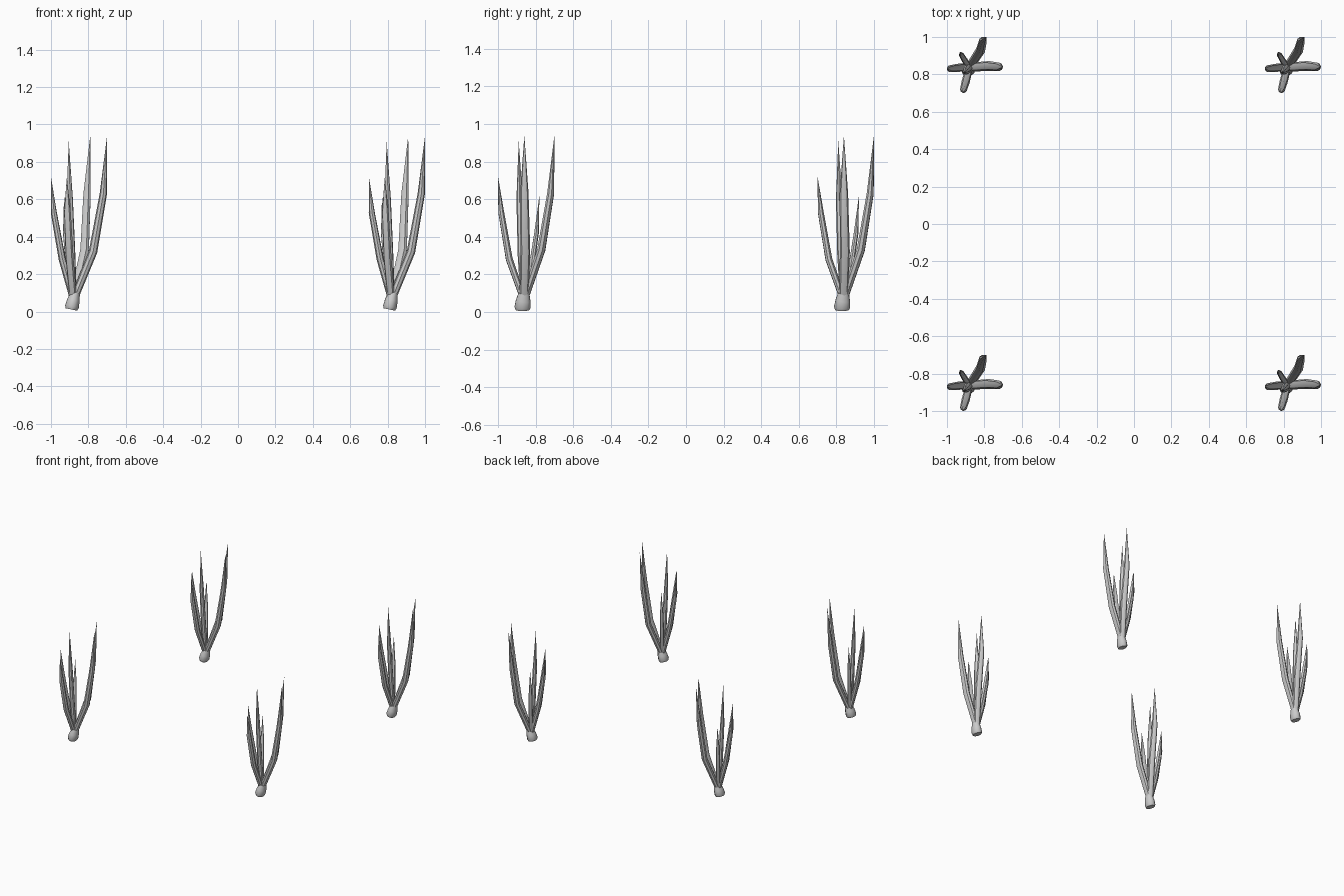
import bpy, bmesh
from math import cos, sin, tau, radians
from mathutils import Vector

cube = bpy.data.objects.get("Cube")
if cube:
    bpy.data.objects.remove(cube, do_unlink=True)

grey = bpy.data.materials.new("plain grey")
grey.use_nodes = True
colour = (0.6, 0.6, 0.6, 1)
grey.diffuse_color = colour
grey.node_tree.nodes["Principled BSDF"].inputs["Base Color"].default_value = colour


def sweep(name, points, radii, sides, side_scale=1.0, out=Vector((1, 0, 0))):
    """Tube through the points; a zero radius closes to a tip."""
    bm = bmesh.new()
    pts = [Vector(p) for p in points]
    rings = []
    for i, (p, r) in enumerate(zip(pts, radii)):
        if r == 0:
            rings.append([bm.verts.new(p)])
            continue
        along = (pts[min(i + 1, len(pts) - 1)] - pts[max(i - 1, 0)]).normalized()
        side = along.cross(out).normalized()
        front = side.cross(along)
        rings.append([bm.verts.new(p + front * r * cos(tau * k / sides)
                                   + side * r * side_scale * sin(tau * k / sides))
                      for k in range(sides)])
    for a, b in zip(rings, rings[1:]):
        for k in range(sides):
            n = (k + 1) % sides
            if len(b) == 1:
                bm.faces.new((a[k], a[n], b[0]))
            else:
                bm.faces.new((a[k], a[n], b[n], b[k]))
    for ring in (rings[0], rings[-1]):
        if len(ring) > 1:
            bm.faces.new(ring)
    bmesh.ops.recalc_face_normals(bm, faces=bm.faces)
    mesh = bpy.data.meshes.new(name)
    bm.to_mesh(mesh)
    bm.free()
    mesh.materials.append(grey)
    mesh.shade_smooth()
    mesh.set_sharp_from_angle(angle=radians(40))
    return mesh


# Leaf paths from root to tip, relative to the plant centre
root = (-0.03, -0.012, 0.06)
leaves = {
    "right_leaf": (0.023, [(0.075, -0.005, 0.32), (0.13, -0.01, 0.63), (0.15, -0.01, 0.94)]),
    "back_leaf": (0.022, [(0.03, 0.08, 0.33), (0.043, 0.13, 0.63), (0.06, 0.15, 0.94)]),
    "left_leaf": (0.019, [(-0.09, -0.015, 0.28), (-0.135, -0.02, 0.53), (-0.15, -0.02, 0.72)]),
    "front_leaf": (0.019, [(-0.05, -0.09, 0.28), (-0.062, -0.133, 0.53), (-0.065, -0.15, 0.72)]),
    "upright_leaf": (0.019, [(-0.04, -0.025, 0.3), (-0.05, -0.035, 0.6), (-0.055, -0.04, 0.91)]),
    "short_leaf": (0.014, [(-0.055, 0.025, 0.22), (-0.073, 0.055, 0.42), (-0.08, 0.07, 0.62)]),
}
parts = {}
for name, (r, path) in leaves.items():
    out = Vector((path[1][0] - root[0], path[1][1] - root[1], 0)).normalized()
    parts[name] = sweep(name, [root] + path, [r * 0.9, r, r * 0.85, 0], 8, 1.15, out)

# Tilted stub at the foot of each plant
parts["stub"] = sweep("stub", [(-0.041, -0.02, 0.011), (-0.038, -0.02, 0.025),
                               (-0.03, -0.016, 0.06), (-0.02, -0.012, 0.1)],
                      [0.031, 0.037, 0.034, 0.025], 10, 1.2)

# Four equal plants, one at each corner
for y, row in ((-0.85, "front"), (0.85, "back")):
    for x, col in ((-0.85, "right"), (0.85, "left")):
        for name, mesh in parts.items():
            ob = bpy.data.objects.new(f"{row}_{col}_plant_{name}", mesh)
            ob.location = (x, y, 0)
            bpy.context.collection.objects.link(ob)
